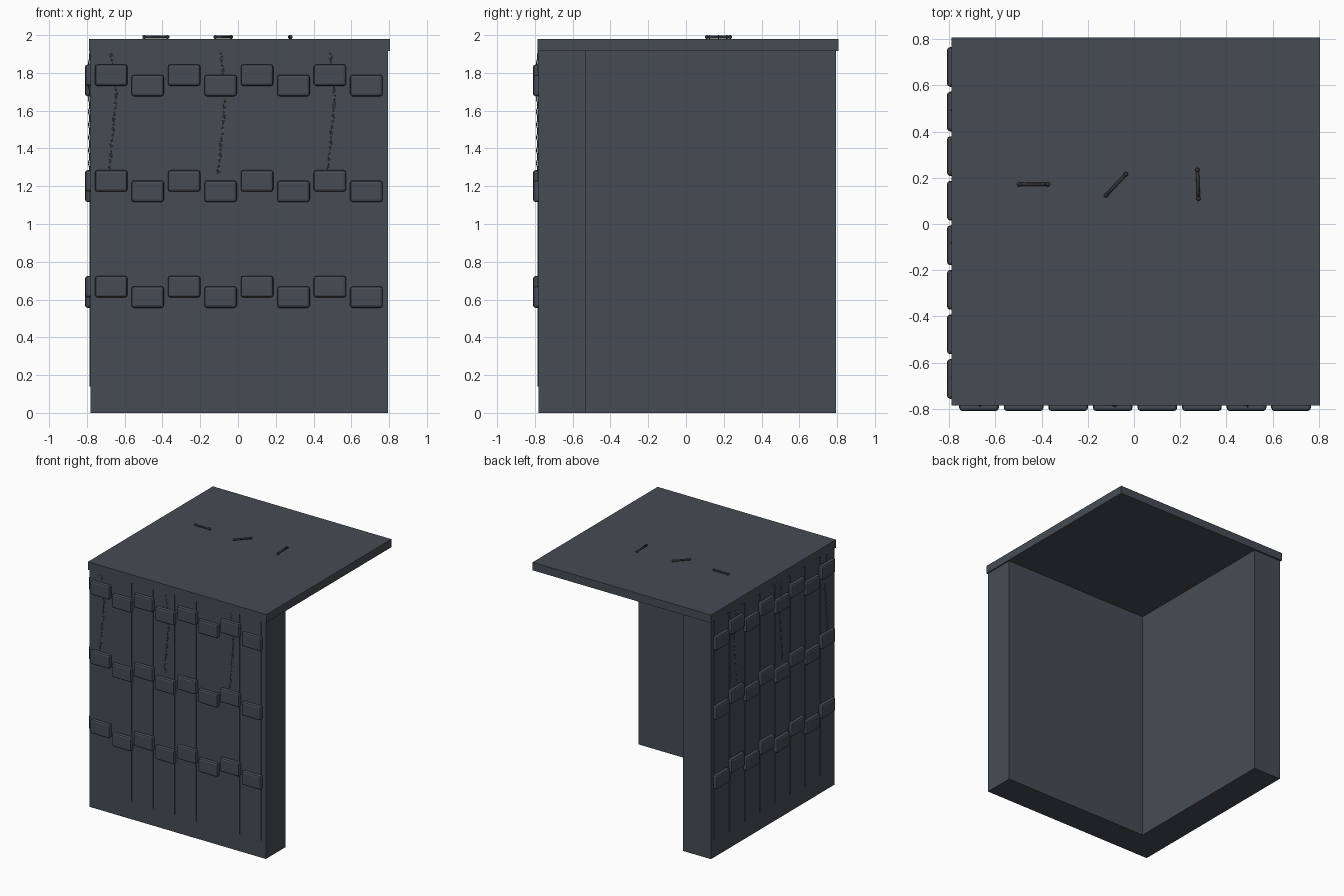
import bpy, bmesh, math
from mathutils import Matrix, Vector

if "Cube" in bpy.data.objects:
    bpy.data.objects.remove(bpy.data.objects["Cube"])


def material(name, rgb):
    m = bpy.data.materials.new(name)
    m.diffuse_color = (*rgb, 1)
    m.use_nodes = True
    m.node_tree.nodes["Principled BSDF"].inputs["Base Color"].default_value = m.diffuse_color
    return m


SLATE = material("slate", (0.062, 0.071, 0.088))
IRON = material("dark iron", (0.030, 0.034, 0.041))
STEEL = material("chain steel", (0.10, 0.12, 0.13))
SWAP = Matrix(((0, 1, 0, 0), (1, 0, 0, 0), (0, 0, 1, 0), (0, 0, 0, 1)))


def finish(bm, name, mat, smooth=False):
    bmesh.ops.recalc_face_normals(bm, faces=bm.faces[:])
    me = bpy.data.meshes.new(name)
    bm.to_mesh(me)
    bm.free()
    me.materials.append(mat)
    for p in me.polygons:
        p.use_smooth = smooth
    ob = bpy.data.objects.new(name, me)
    bpy.context.collection.objects.link(ob)
    return ob


def both_walls(bm, name, mat, smooth=False):
    # Front version plus its mirror across the corner diagonal
    side = bm.copy()
    side.transform(SWAP)
    finish(bm, "front_" + name, mat, smooth)
    finish(side, "left_" + name, mat, smooth)


def box(bm, lo, hi):
    lo, hi = Vector(lo), Vector(hi)
    m = Matrix.Translation((lo + hi) / 2) @ Matrix.Diagonal((*(hi - lo), 1))
    return bmesh.ops.create_cube(bm, size=1, matrix=m)["verts"]


# Corner wall: an L-shaped plan raised to the slab
A, B, C = -0.78, 0.795, -0.53
bm = bmesh.new()
plan = [(A, A), (B, A), (B, C), (C, C), (C, B), (A, B)]
face = bm.faces.new([bm.verts.new((x, y, 0)) for x, y in plan])
up = bmesh.ops.extrude_face_region(bm, geom=[face])["geom"]
bmesh.ops.translate(bm, vec=(0, 0, 1.92),
                    verts=[v for v in up if isinstance(v, bmesh.types.BMVert)])
finish(bm, "corner_wall", SLATE)

# Roof slab
bm = bmesh.new()
box(bm, (-0.79, -0.787, 1.915), (0.805, 0.808, 1.98))
finish(bm, "roof_slab", SLATE)

centres = [-0.671 + 0.193 * i for i in range(8)]

# Thin vertical panels on both outer faces
bm = bmesh.new()
for x in centres:
    box(bm, (x - 0.075, A - 0.005, 0.14), (x + 0.075, A + 0.01, 1.915))
both_walls(bm, "panels", SLATE)

# Three staggered rows of bevelled blocks
bm = bmesh.new()
for z in (1.788, 1.228, 0.668):
    for i, x in enumerate(centres):
        zc = z - 0.055 * (i % 2)
        box(bm, (x - 0.086, -0.81, zc - 0.057), (x + 0.086, A + 0.01, zc + 0.057))
corners = [e for e in bm.edges if max(v.co.y for v in e.verts) < -0.8
           or abs(e.verts[0].co.y - e.verts[1].co.y) > 0.01]
bmesh.ops.bevel(bm, geom=corners, offset=0.014, segments=2, profile=0.5, affect='EDGES')
both_walls(bm, "blocks", SLATE)


def link(bm, centre, angle, twist):
    # Oval chain link: a small tube swept round an ellipse
    m = (Matrix.Translation(centre) @ Matrix.Rotation(angle, 4, 'Y')
         @ Matrix.Rotation(twist, 4, 'Z'))
    rings = []
    for i in range(10):
        a = math.tau * i / 10
        rings.append([bm.verts.new(m @ Vector((
            math.cos(a) * (0.006 + 0.0018 * math.cos(b)),
            0.0018 * math.sin(b),
            math.sin(a) * (0.020 + 0.0018 * math.cos(b)))))
            for b in (0, math.tau / 4, math.tau / 2, math.tau * 3 / 4)])
    for i in range(10):
        for j in range(4):
            p, q, k = rings[i], rings[(i + 1) % 10], (j + 1) % 4
            bm.faces.new((p[j], q[j], q[k], p[k]))


# Slightly bowed chains hanging down to the second row of blocks
bm = bmesh.new()
for x in (centres[0], centres[3], centres[6]):
    pts = [Vector((x, -0.786, 1.90)), Vector((x + 0.026, -0.786, 1.68)),
           Vector((x - 0.012, -0.786, 1.27))]
    n = 0
    for p, q in zip(pts, pts[1:]):
        d = q - p
        steps = round(d.length / 0.034)
        for s in range(steps):
            link(bm, p + d * (s + 0.5) / steps, math.atan2(d.x, d.z), n % 2 * math.pi / 2)
            n += 1
both_walls(bm, "chains", STEEL, True)

# Roof handles: short bars with round ends
bm = bmesh.new()
for x, y, deg in ((-0.435, 0.172, 0), (-0.078, 0.17, 47), (0.277, 0.172, 92)):
    m = Matrix.Translation((x, y, 1.99)) @ Matrix.Rotation(math.radians(deg), 4, 'Z')
    bmesh.ops.create_cone(bm, cap_ends=True, segments=10, radius1=0.007, radius2=0.007,
                          depth=0.125, matrix=m @ Matrix.Rotation(math.pi / 2, 4, 'Y'))
    for s in (-1, 1):
        bmesh.ops.create_uvsphere(bm, u_segments=12, v_segments=8, radius=0.01,
                                  matrix=m @ Matrix.Translation((s * 0.062, 0, 0)))
finish(bm, "roof_handles", IRON, True)
